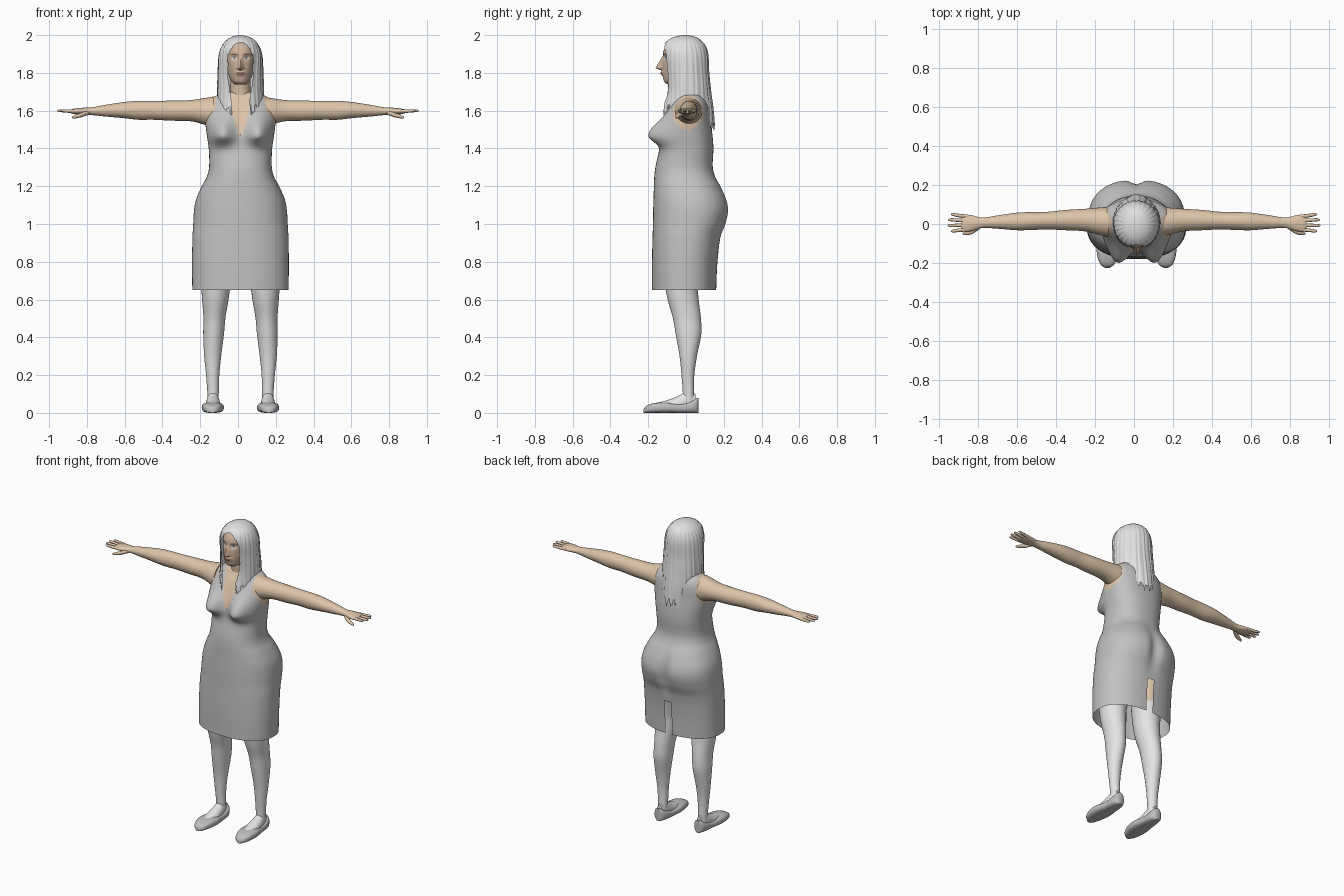
import bpy, bmesh, math
from mathutils import Vector

old = bpy.data.objects.get("Cube")
if old:
    bpy.data.objects.remove(old, do_unlink=True)

CX = 0.013  # sideways offset of the body's middle


def material(name, r, g, b):
    mat = bpy.data.materials.new(name)
    mat.use_nodes = True
    mat.diffuse_color = (r, g, b, 1)
    mat.node_tree.nodes["Principled BSDF"].inputs["Base Color"].default_value = (r, g, b, 1)
    return mat


SKIN = material("skin", 0.72, 0.55, 0.40)
FACE = material("face_skin", 0.62, 0.45, 0.33)
DRESS = material("dress_grey", 0.54, 0.54, 0.54)
HAIR = material("hair_pale_grey", 0.75, 0.75, 0.75)
HOSE = material("stocking_white", 0.78, 0.78, 0.78)
SHOE = material("shoe_grey", 0.52, 0.52, 0.52)
LIPS = material("lips", 0.36, 0.17, 0.13)
BROW = material("brow_brown", 0.22, 0.15, 0.11)
EYE = material("eye_white", 0.7, 0.7, 0.7)
IRIS = material("iris_blue", 0.12, 0.2, 0.3)


def bell(value, centre, width):
    return math.exp(-((value - centre) / width) ** 2)


def smooth_rows(rows, steps):
    """Resample rows evenly along their first value with a smooth curve."""
    def slope(i, k):
        a, b = rows[max(i - 1, 0)], rows[min(i + 1, len(rows) - 1)]
        return (b[k] - a[k]) / (b[0] - a[0])
    out, i = [], 0
    for s in range(steps + 1):
        t = rows[0][0] + (rows[-1][0] - rows[0][0]) * s / steps
        while i < len(rows) - 2 and t > rows[i + 1][0]:
            i += 1
        p, q = rows[i], rows[i + 1]
        h = q[0] - p[0]
        u = (t - p[0]) / h
        ring = [t]
        for k in range(1, len(p)):
            ring.append((1 + 2 * u) * (1 - u) ** 2 * p[k] + u * (1 - u) ** 2 * h * slope(i, k)
                        + u * u * (3 - 2 * u) * q[k] + u * u * (u - 1) * h * slope(i + 1, k))
        out.append(ring)
    return out


def loft(name, rows, mats, axis="z", steps=30, sides=32, power=2.0, side=1, shift=0.0,
         caps=True, warp=None, cut=None, paint=None):
    """Skin over rings (position, centre a, centre b, radius a, radius b)."""
    bm = bmesh.new()
    rings = []
    for t, a, b, ra, rb in smooth_rows(rows, steps):
        ring = []
        for k in range(sides):
            ang = math.tau * k / sides
            c, s = math.cos(ang), math.sin(ang)
            u = a + ra * math.copysign(abs(c) ** (2 / power), c)
            v = b + rb * math.copysign(abs(s) ** (2 / power), s)
            p = Vector({"x": (t, u, v), "y": (u, t, v), "z": (u, v, t)}[axis])
            if warp:
                p = warp(p)
            ring.append(bm.verts.new((p.x * side + shift, p.y, p.z)))
        rings.append(ring)
    for low, high in zip(rings, rings[1:]):
        for k in range(sides):
            n = (k + 1) % sides
            bm.faces.new((low[k], low[n], high[n], high[k]))
    if caps:
        bm.faces.new(rings[0])
        bm.faces.new(rings[-1])
    bmesh.ops.recalc_face_normals(bm, faces=bm.faces)
    middle = Vector((shift, 0, 0))
    if paint:
        for f in bm.faces:
            f.material_index = paint(f.calc_center_median() - middle)
    if cut:
        gone = [f for f in bm.faces if cut(f.calc_center_median() - middle)]
        bmesh.ops.delete(bm, geom=gone, context="FACES")
    mesh = bpy.data.meshes.new(name)
    bm.to_mesh(mesh)
    bm.free()
    for m in mats:
        mesh.materials.append(m)
    obj = bpy.data.objects.new(name, mesh)
    bpy.context.collection.objects.link(obj)
    bpy.ops.object.select_all(action="DESELECT")
    obj.select_set(True)
    bpy.context.view_layer.objects.active = obj
    bpy.ops.object.shade_smooth_by_angle(angle=math.radians(50))
    return obj


def upright(rows):
    """Turn (height, half width, front, back) into loft rows."""
    return [(z, 0, (f + b) / 2, w, (b - f) / 2) for z, w, f, b in rows]


# Dress: bust and seat shaped by soft bumps, open hem with a back slit
def dress_shape(p):
    if p.y < 0:
        lift = bell(p.z, 1.47, 0.09 if p.z > 1.47 else 0.05)
        p.y -= 0.085 * lift * bell(abs(p.x), 0.1, 0.065)
    else:
        p.y -= 0.025 * bell(p.x, 0, 0.035) * bell(p.z, 1.06, 0.11)
    return p


def dress_paint(c):
    neckline = 0.042 * (max(c.z - 1.46, 0) / 0.12) ** 0.7
    armhole = ((c.y - 0.01) / 0.08) ** 2 + ((c.z - 1.59) / 0.09) ** 2 < 1 and abs(c.x) > 0.13
    return int((c.y < 0 and abs(c.x) < neckline) or armhole or c.z > 1.693)


dress = upright([
    (0.65, 0.255, -0.18, 0.16), (0.8, 0.256, -0.18, 0.167), (0.93, 0.254, -0.177, 0.185),
    (1.0, 0.25, -0.175, 0.212), (1.07, 0.246, -0.174, 0.227), (1.13, 0.235, -0.172, 0.217),
    (1.2, 0.205, -0.17, 0.185), (1.25, 0.178, -0.168, 0.156), (1.3, 0.166, -0.162, 0.142),
    (1.4, 0.168, -0.14, 0.145), (1.47, 0.178, -0.13, 0.14), (1.54, 0.186, -0.115, 0.13),
    (1.6, 0.184, -0.095, 0.124), (1.64, 0.172, -0.075, 0.115), (1.67, 0.145, -0.055, 0.1),
    (1.69, 0.105, -0.045, 0.09), (1.7, 0.06, -0.035, 0.07)])
loft("dress", dress, [DRESS, SKIN], steps=120, sides=96, power=2.3, shift=CX, caps=False,
     warp=dress_shape, paint=dress_paint,
     cut=lambda c: c.y > 0 and abs(c.x) < 0.012 and c.z < 0.87)

# Neck
loft("neck", upright([(1.6, 0.075, -0.06, 0.08), (1.68, 0.058, -0.05, 0.07),
                      (1.78, 0.052, -0.06, 0.06)]), [SKIN], shift=CX)


# Head with nose, lips and eye sockets
def face_shape(p):
    if p.y < -0.03:
        if p.z > 1.825:
            bridge = max(0, (1.89 - p.z) / 0.065)
        else:
            bridge = max(0, (p.z - 1.812) / 0.013)
        p.y -= 0.036 * bridge * bell(p.x, 0, 0.008 + 0.006 * bridge)
        p.y += 0.01 * bell(abs(p.x), 0.032, 0.016) * bell(p.z, 1.88, 0.012)
        p.y -= 0.01 * bell(p.x, 0, 0.022) * bell(p.z, 1.798, 0.012)
    return p


def face_paint(c):
    x = abs(c.x)
    if c.y > -0.03:
        return 0
    if (x / 0.024) ** 2 + ((c.z - 1.798) / 0.008) ** 2 < 1:
        return 1
    if abs(x - 0.033) < 0.02 and abs(c.z - 1.9 + (x - 0.033) ** 2 * 12) < 0.0035:
        return 2
    if math.hypot(x - 0.032, c.z - 1.878) < 0.006:
        return 4
    return 3 if ((x - 0.032) / 0.015) ** 2 + ((c.z - 1.878) / 0.007) ** 2 < 1 else 0


head = upright([
    (1.738, 0.024, -0.095, -0.03), (1.75, 0.042, -0.113, 0), (1.78, 0.06, -0.122, 0.05),
    (1.82, 0.07, -0.126, 0.08), (1.87, 0.075, -0.124, 0.09), (1.92, 0.075, -0.118, 0.09),
    (1.96, 0.06, -0.09, 0.07), (1.978, 0.03, -0.05, 0.04)])
loft("head", head, [FACE, LIPS, BROW, EYE, IRIS], steps=90, sides=128, power=2.2, shift=CX,
     warp=face_shape, paint=face_paint)


# Long hair: a ridged shell with a face opening and ragged ends
def hair_shape(p):
    ang = math.atan2(p.y, p.x)
    ridge = 1 + 0.012 * math.sin(26 * ang + 4 * p.z) + 0.008 * math.sin(43 * ang)
    return Vector((p.x * ridge, p.y * ridge, p.z))


def hair_cut(c):
    ragged = 0.02 * math.sin(170 * c.x) + 0.012 * math.sin(410 * c.x)
    if c.y < -0.02:
        opening = 0.066 * min(1, max(0, 1.962 - c.z) / 0.07) ** 0.5
        opening -= 0.02 * max(0, min(1, (1.78 - c.z) / 0.15))
        return abs(c.x) < opening or c.z < 1.6 + ragged
    return c.z < (1.51 + ragged if c.y > 0.06 else 1.655)


hair = upright([
    (1.47, 0.105, -0.13, 0.155), (1.6, 0.12, -0.13, 0.145), (1.7, 0.123, -0.11, 0.132),
    (1.8, 0.12, -0.113, 0.122), (1.9, 0.113, -0.126, 0.117), (1.95, 0.094, -0.117, 0.1),
    (1.98, 0.066, -0.085, 0.07), (1.994, 0.036, -0.05, 0.04), (2.0, 0.008, -0.015, 0.01)])
loft("hair", hair, [HAIR], steps=110, sides=150, shift=CX, warp=hair_shape, cut=hair_cut)

# Limb profiles
arm = [(0.13, 0.01, 1.59, 0.078, 0.085), (0.18, 0.014, 1.596, 0.07, 0.07),
       (0.25, 0.02, 1.6, 0.058, 0.056), (0.35, 0.02, 1.6, 0.052, 0.053),
       (0.45, 0.017, 1.602, 0.045, 0.05), (0.53, 0.015, 1.602, 0.046, 0.05),
       (0.6, 0.013, 1.603, 0.045, 0.043), (0.7, 0.01, 1.6, 0.034, 0.031),
       (0.78, 0.006, 1.597, 0.027, 0.02), (0.83, 0.004, 1.597, 0.04, 0.018),
       (0.87, 0.003, 1.596, 0.043, 0.014), (0.885, 0.003, 1.596, 0.036, 0.009)]
leg = [(0.05, 0.145, 0.012, 0.03, 0.035), (0.1, 0.145, 0.013, 0.03, 0.03),
       (0.2, 0.147, 0.01, 0.035, 0.034), (0.3, 0.147, 0.012, 0.045, 0.046),
       (0.42, 0.142, 0.013, 0.055, 0.068), (0.5, 0.138, 0.005, 0.058, 0.074),
       (0.6, 0.133, -0.015, 0.07, 0.082), (0.7, 0.13, -0.025, 0.08, 0.087),
       (0.95, 0.115, 0, 0.105, 0.11)]


def grounded(rows):
    """Turn (along, centre, half width, height) into rows resting on the floor."""
    return [(y, c, h / 2, w, h / 2) for y, c, w, h in rows]


shoe = grounded([(-0.225, 0.15, 0.012, 0.02), (-0.21, 0.15, 0.034, 0.038),
                 (-0.16, 0.149, 0.053, 0.053), (-0.1, 0.146, 0.058, 0.056),
                 (-0.03, 0.144, 0.047, 0.05), (0.03, 0.144, 0.041, 0.064),
                 (0.058, 0.145, 0.03, 0.08), (0.066, 0.145, 0.018, 0.078)])
foot = grounded([(-0.15, 0.148, 0.02, 0.054), (-0.1, 0.146, 0.04, 0.067),
                 (-0.04, 0.145, 0.038, 0.09), (0.01, 0.145, 0.031, 0.115),
                 (0.05, 0.145, 0.02, 0.1)])

# Both sides: arms with fingers, legs with shoes
for label, s in (("left", 1), ("right", -1)):
    loft(label + "_arm", arm, [SKIN], axis="x", steps=60, side=s)
    for finger, y, tip in (("ring_finger", 0.017, 0.955), ("little_finger", 0.038, 0.94),
                           ("middle_finger", -0.006, 0.957), ("index_finger", -0.028, 0.94)):
        loft(f"{label}_{finger}", [(0.85, y, 1.597, 0.01, 0.01), (0.9, y * 1.15, 1.598, 0.009, 0.009),
                                   (tip - 0.008, y * 1.3, 1.6, 0.007, 0.006),
                                   (tip, y * 1.3, 1.6, 0.002, 0.002)],
             [SKIN], axis="x", steps=14, sides=12, side=s)
    loft(label + "_thumb", [(0.79, -0.012, 1.59, 0.012, 0.012), (0.83, -0.037, 1.577, 0.014, 0.012),
                            (0.87, -0.048, 1.566, 0.009, 0.008), (0.88, -0.05, 1.564, 0.003, 0.003)],
         [SKIN], axis="x", steps=14, sides=12, side=s)
    loft(label + "_leg", leg, [HOSE, SKIN], steps=60, side=s, shift=CX,
         paint=lambda c: int(c.z > 0.8))
    loft(label + "_foot", foot, [HOSE], axis="y", side=s, shift=CX)
    loft(label + "_shoe", shoe, [SHOE], axis="y", steps=40, power=2.8, side=s, shift=CX)
